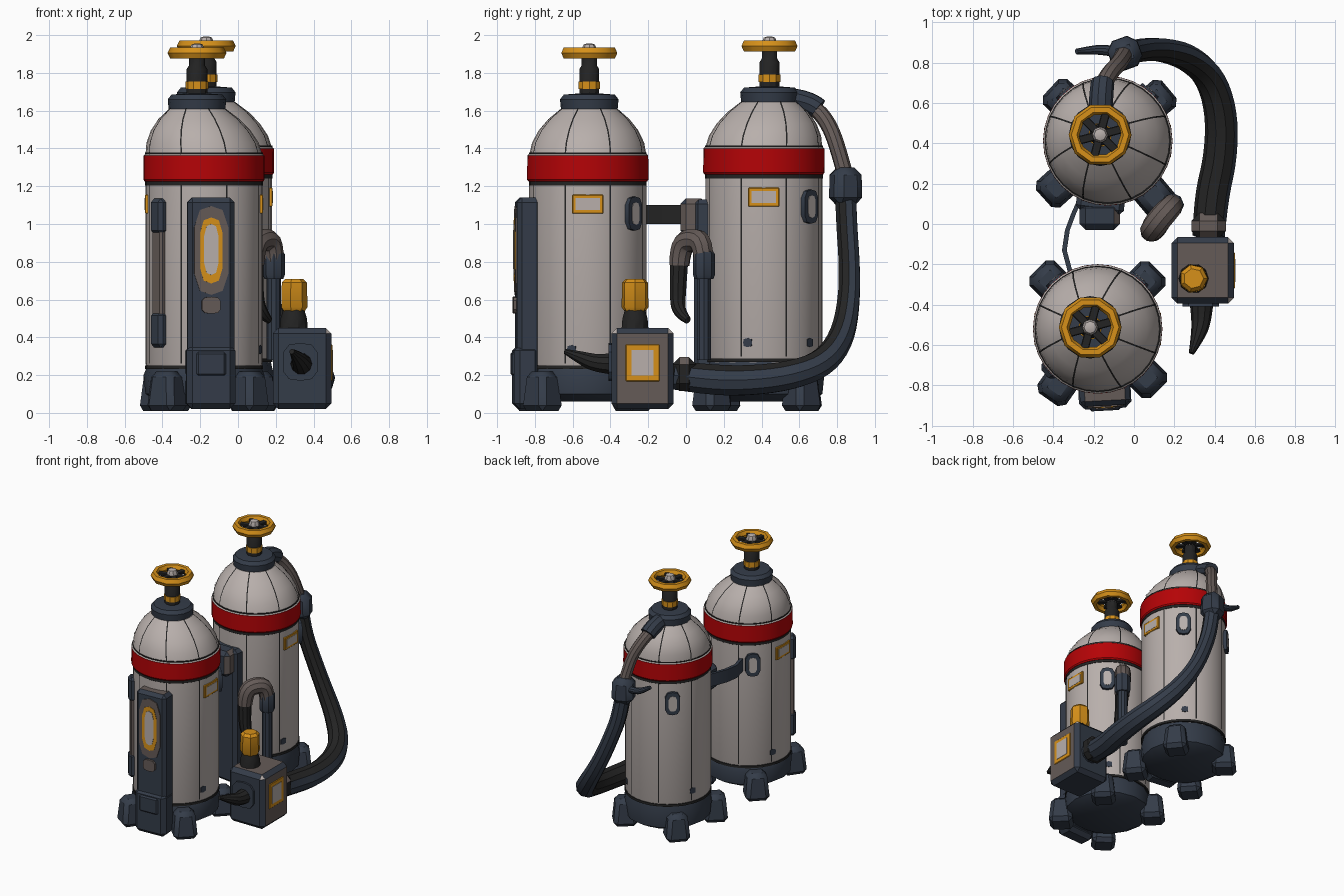
import bpy, bmesh
from math import cos, sin, pi, radians
from mathutils import Matrix, Vector

if "Cube" in bpy.data.objects:
    bpy.data.objects.remove(bpy.data.objects["Cube"], do_unlink=True)


def material(name, r, g, b):
    m = bpy.data.materials.new(name)
    m.use_nodes = True
    m.diffuse_color = (r, g, b, 1)
    node = m.node_tree.nodes["Principled BSDF"]
    node.inputs["Base Color"].default_value = (r, g, b, 1)
    node.inputs["Roughness"].default_value = 0.8
    return m


SHELL = material("warm_grey", 0.48, 0.43, 0.41)
RED = material("red", 0.46, 0.001, 0.002)
GOLD = material("gold", 0.67, 0.28, 0.01)
SLATE = material("slate_blue", 0.034, 0.045, 0.066)
DARK = material("charcoal", 0.017, 0.017, 0.017)
TAUPE = material("taupe", 0.13, 0.104, 0.096)


def finish(name, bm, mats, rule=None):
    """Turn a bmesh into an object; rule gives each face its colour."""
    bmesh.ops.recalc_face_normals(bm, faces=bm.faces[:])
    bm.normal_update()
    if rule:
        for f in bm.faces:
            f.material_index = rule(f)
    me = bpy.data.meshes.new(name)
    bm.to_mesh(me)
    bm.free()
    for m in mats:
        me.materials.append(m)
    ob = bpy.data.objects.new(name, me)
    bpy.context.collection.objects.link(ob)


def place(loc, angle=0):
    return Matrix.Translation(loc) @ Matrix.Rotation(radians(angle), 4, 'Z')


def box(name, loc, size, mats, bevel=0.02, angle=0, taper=1, rule=None):
    bm = bmesh.new()
    bmesh.ops.create_cube(bm, size=1)
    for v in bm.verts:
        k = taper if v.co.z > 0 else 1
        v.co = Vector((v.co.x * size[0] * k, v.co.y * size[1] * k, v.co.z * size[2]))
    if bevel:
        bmesh.ops.bevel(bm, geom=bm.edges[:], offset=bevel, segments=1, affect='EDGES')
    bm.transform(place(loc, angle))
    finish(name, bm, mats, rule)


def oval(name, loc, depth, wide, tall, mat, angle, sides=12):
    """Squarish oval plate whose axis points outward along the angle."""
    bm = bmesh.new()
    bmesh.ops.create_cone(bm, cap_ends=True, segments=sides, radius1=1, radius2=1, depth=depth)
    bm.transform(Matrix.Rotation(pi / 2, 4, 'Y'))
    for v in bm.verts:
        v.co.y = wide * max(-1, min(1, v.co.y / 0.75))
        v.co.z = tall * max(-1, min(1, v.co.z / 0.95))
    bm.transform(place(loc, angle))
    finish(name, bm, [mat])


def lean(p, tilt):
    """Shift the upper part of a tank sideways."""
    k = max(0, min(1, (p.z - 1.38) / 0.24))
    return p + tilt * k


def lathe(name, profile, loc, mat, tilt=Vector(), seg=32):
    bm = bmesh.new()
    rings = []
    for r, z in profile:
        rings.append([bm.verts.new(lean(Vector((r * cos(2 * pi * i / seg), r * sin(2 * pi * i / seg), z)), tilt))
                      for i in range(seg)])
    for a, b in zip(rings, rings[1:]):
        for i in range(seg):
            j = (i + 1) % seg
            bm.faces.new((a[i], a[j], b[j], b[i]))
    bm.faces.new(rings[0][::-1])
    bm.faces.new(rings[-1])
    bm.transform(place(loc))
    finish(name, bm, [mat])


def seams(name, profile, loc, tilt):
    """Eight thin dark strips that follow a profile."""
    bm = bmesh.new()
    for k in range(8):
        a = pi / 4 * (k + 0.5)
        last = None
        for r, z in profile:
            pair = [bm.verts.new(lean(Vector(((r + 0.003) * cos(a + d), (r + 0.003) * sin(a + d), z + 0.002)), tilt))
                    for d in (-0.004 / r, 0.004 / r)]
            if last:
                bm.faces.new((last[0], last[1], pair[1], pair[0]))
            last = pair
    bm.transform(place(loc))
    finish(name, bm, [DARK])


def tube(name, points, mats, rule=None):
    """Swept tube; every point is x, y, z, radius."""
    cu = bpy.data.curves.new(name, 'CURVE')
    cu.dimensions = '3D'
    cu.bevel_depth = 1
    cu.bevel_resolution = 3
    cu.use_fill_caps = True
    sp = cu.splines.new('NURBS')
    sp.points.add(len(points) - 1)
    for p, (x, y, z, r) in zip(sp.points, points):
        p.co = (x, y, z, 1)
        p.radius = r
    sp.order_u = 3
    sp.use_endpoint_u = True
    sp.resolution_u = 4
    ob = bpy.data.objects.new(name, cu)
    bpy.context.collection.objects.link(ob)
    me = bpy.data.meshes.new_from_object(ob.evaluated_get(bpy.context.evaluated_depsgraph_get()))
    bpy.data.objects.remove(ob, do_unlink=True)
    bm = bmesh.new()
    bm.from_mesh(me)
    bpy.data.meshes.remove(me)
    finish(name, bm, mats, rule)


def wheel(tag, loc):
    """Valve hand wheel with faceted rim, spokes and hub."""
    bm = bmesh.new()
    n, m = 10, 6
    ring = [[bm.verts.new(((0.129 + 0.027 * cos(t)) * cos(a), (0.129 + 0.027 * cos(t)) * sin(a), 0.033 * sin(t)))
             for t in (2 * pi * j / m for j in range(m))] for a in (2 * pi * i / n for i in range(n))]
    for i in range(n):
        for j in range(m):
            k, l = (i + 1) % n, (j + 1) % m
            bm.faces.new((ring[i][j], ring[k][j], ring[k][l], ring[i][l]))
    bm.transform(place(loc))
    finish(tag + "_wheel_rim", bm, [GOLD])
    for i in range(6):
        a = 60 * i + 15
        p = loc + Vector((cos(radians(a)), sin(radians(a)), 0)) * 0.075
        box(tag + "_wheel_spoke", p, (0.12, 0.042, 0.022), [DARK], 0.004, a)
    lathe(tag + "_wheel_hub", [(0.04, -0.05), (0.04, 0.02), (0.03, 0.045), (0.015, 0.05)], loc, SHELL, seg=8)


BODY = [(0.30, 0.23), (0.31, 0.26), (0.31, 1.215)]
DOME = [(0.31, 1.365), (0.297, 1.43), (0.264, 1.495), (0.215, 1.555), (0.15, 1.61)]


def tank(tag, x, y, lift, tilt, feet, label_angles):
    base = Vector((x, y, 0))
    up = Vector((x, y, lift))

    def at(angle, r, z):
        a = radians(angle)
        return Vector((x + r * cos(a), y + r * sin(a), z))

    # Shell, bands and seams
    lathe(tag + "_body", BODY, up, SHELL)
    lathe(tag + "_band_groove", [(0.306, 1.2), (0.312, 1.205), (0.312, 1.378)], up, DARK)
    lathe(tag + "_red_band", [(0.314, 1.225), (0.321, 1.235), (0.32, 1.362)], up, RED)
    lathe(tag + "_band_lip", [(0.32, 1.363), (0.312, 1.37)], up, SHELL)
    lathe(tag + "_dome", DOME, up, SHELL, tilt)
    seams(tag + "_body_seams", BODY[1:], up, tilt)
    seams(tag + "_dome_seams", DOME, up, tilt)
    # Base ring and feet
    lathe(tag + "_base", [(0.24, 0.06), (0.31, 0.10), (0.32, 0.2), (0.30, 0.25 + lift)], base, SLATE, seg=16)
    lathe(tag + "_base_groove", [(0.313, 0.232), (0.313, 0.25)], up, DARK)
    for a, r in feet:
        box(tag + "_foot", at(a, r, 0.115), (0.18, 0.18, 0.21), [SLATE], 0.03, a, 0.78)
    # Collar, valve neck and wheel
    top = up + tilt
    lathe(tag + "_collar", [(0.148, 1.585), (0.155, 1.66), (0.135, 1.685), (0.07, 1.69)], top, SLATE, seg=16)
    lathe(tag + "_neck", [(0.055, 1.68), (0.055, 1.82), (0.042, 1.84), (0.042, 1.89)], top, DARK, seg=10)
    lathe(tag + "_neck_ring", [(0.06, 1.715), (0.06, 1.755)], top, GOLD, seg=10)
    wheel(tag, top + Vector((0, 0, 1.905)))
    # Side labels, oval ports and rivets
    for a in label_angles:
        box(tag + "_label_frame", at(a, 0.298, 1.105 + lift), (0.03, 0.165, 0.1), [GOLD], 0.004, a)
        box(tag + "_label", at(a, 0.300, 1.105 + lift), (0.03, 0.128, 0.063), [SHELL], 0, a)
    for a in (50, 131):
        oval(tag + "_port_ring", at(a, 0.305, 1.055 + lift), 0.05, 0.054, 0.09, SLATE, a)
        oval(tag + "_port_window", at(a, 0.308, 1.055 + lift), 0.05, 0.03, 0.06, SHELL, a)
    for a in (-16, 52, 160):
        oval(tag + "_rivet", at(a, 0.303, 0.335 + lift), 0.02, 0.024, 0.024, SLATE, a, 8)


tank("front_tank", -0.18, -0.52, 0, Vector((-0.037, 0.008, 0)),
     ((45, 0.33), (135, 0.335), (235, 0.34), (315, 0.34)), (0, 180))
tank("rear_tank", -0.13, 0.412, 0.037, Vector((-0.038, 0.03, 0)),
     ((40, 0.31), (137, 0.3), (222, 0.34), (310, 0.36)), (0,))

# Front gauge strip
box("gauge_strip", (-0.415, -0.72, 0.74), (0.05, 0.08, 0.5), [TAUPE], 0.01, 220)
for z in (0.44, 1.04):
    box("gauge_strip_end", (-0.417, -0.722, z), (0.065, 0.095, 0.19), [SLATE], 0.02, 220)

# Front spine panel with window
box("front_panel", (-0.145, -0.835, 0.59), (0.25, 0.13, 1.1), [SLATE, TAUPE], 0.025, 3,
    rule=lambda f: int(f.normal.z > 0.9))
PLATES = (("window_rim", 0.86, 0.09, 0.235, TAUPE), ("window_frame", 0.86, 0.06, 0.175, GOLD),
          ("window", 0.865, 0.038, 0.135, SHELL), ("panel_button", 0.57, 0.05, 0.045, TAUPE))
for i, (name, z, wide, tall, mat) in enumerate(PLATES):
    oval(name, (-0.142, -0.895 - 0.003 * i, z), 0.024, wide, tall, mat, 273)
box("panel_foot", (-0.145, -0.845, 0.19), (0.26, 0.14, 0.34), [SLATE], 0.03, 3)
box("panel_latch", (-0.143, -0.91, 0.26), (0.16, 0.03, 0.13), [SLATE], 0.012, 3)

# Rear spine panel
box("rear_panel", (-0.165, 0.115, 0.6), (0.24, 0.12, 1.06), [SLATE], 0.025, -8)
box("rear_panel_head", (-0.17, 0.04, 1.035), (0.2, 0.14, 0.2), [SLATE, TAUPE], 0.03,
    rule=lambda f: int(f.normal.x > 0.6))

# Strap joining the tanks
bm = bmesh.new()
path = [(-0.26, 0.14), (-0.3, 0.05), (-0.33, -0.03), (-0.345, -0.13), (-0.31, -0.26)]
cols = [[bm.verts.new((px + d, py, z)) for d, z in ((-.012, 1.0), (.012, 1.0), (.012, 1.1), (-.012, 1.1))]
        for px, py in path]
for p, q in zip(cols, cols[1:]):
    for i in range(4):
        bm.faces.new((p[i], p[i - 1], q[i - 1], q[i]))
bm.faces.new(cols[0])
bm.faces.new(cols[-1])
finish("strap", bm, [SLATE, DARK], lambda f: int(f.normal.x > 0.3))


def pump_colour(f):
    """Taupe top and side, worn light corners, slate elsewhere."""
    n = f.normal
    if min(n.x, abs(n.y), n.z) > 0.5:
        return 2
    return int(max(n.x, n.z) > 0.9)


# Pump box with side gauge, cap and nozzle
box("pump_box", (0.34, -0.23, 0.235), (0.31, 0.33, 0.43), [SLATE, TAUPE, SHELL], 0.03, rule=pump_colour)
box("pump_gauge_frame", (0.49, -0.23, 0.265), (0.02, 0.18, 0.195), [GOLD], 0.004)
box("pump_gauge", (0.493, -0.23, 0.265), (0.02, 0.115, 0.135), [SHELL], 0)
lathe("pump_neck", [(0.075, 0.44), (0.07, 0.5), (0.055, 0.55)], (0.295, -0.27, 0), DARK, seg=10)
lathe("pump_cap", [(0.055, 0.535), (0.073, 0.56), (0.07, 0.69), (0.05, 0.71)], (0.295, -0.27, 0), GOLD, seg=7)
oval("nozzle_plate", (0.33, -0.395, 0.27), 0.03, 0.09, 0.1, SLATE, 270)
tube("nozzle", [(0.335, -0.38, 0.26, 0.06), (0.335, -0.47, 0.26, 0.05), (0.32, -0.55, 0.29, 0.038),
                (0.285, -0.64, 0.325, 0.014)], [DARK])

# Main hose, dark on the inside of its bend
HUB = Vector((0.05, 0.35, 0.75))
tube("hose", [(0.37, -0.06, 0.2, 0.08), (0.38, 0.12, 0.175, 0.085), (0.43, 0.33, 0.17, 0.083),
              (0.435, 0.55, 0.195, 0.08), (0.38, 0.73, 0.26, 0.075), (0.265, 0.83, 0.4, 0.068),
              (0.14, 0.865, 0.6, 0.06), (0.05, 0.865, 0.8, 0.058), (-0.02, 0.85, 1.0, 0.058),
              (-0.04, 0.845, 1.16, 0.058)], [SLATE, DARK],
     lambda f: int(f.normal.dot((HUB - f.calc_center_median()).normalized()) > 0.05))
box("hose_joint", (0.37, -0.01, 0.205), (0.17, 0.13, 0.18), [DARK, TAUPE], 0.04,
    rule=lambda f: int(f.normal.z > 0.6))
box("hose_coupling", (-0.045, 0.845, 1.2), (0.16, 0.16, 0.2), [SLATE], 0.04, 20, 0.95)
tube("coupling_spout", [(-0.05, 0.85, 1.22, 0.03), (-0.16, 0.865, 1.22, 0.025), (-0.22, 0.86, 1.24, 0.022),
                        (-0.285, 0.855, 1.28, 0.014)], [SLATE])
tube("feed_pipe", [(-0.05, 0.84, 1.27, 0.043), (-0.07, 0.80, 1.42, 0.043), (-0.12, 0.75, 1.54, 0.043),
                   (-0.16, 0.68, 1.62, 0.043), (-0.165, 0.58, 1.66, 0.043)], [TAUPE])
tube("feed_pipe_cuff", [(-0.155, 0.70, 1.61, 0.058), (-0.163, 0.65, 1.65, 0.06), (-0.165, 0.56, 1.66, 0.06)], [SLATE])

# Hooked spout between the tanks
tube("spout_pipe", [(0.19, 0.095, 0.28, 0.038), (0.19, 0.095, 0.75, 0.038)], [SLATE])
lathe("spout_cuff", [(0.05, 0.71), (0.058, 0.73), (0.058, 0.84), (0.045, 0.86)], (0.19, 0.095, 0), SLATE, seg=8)
tube("spout_bend", [(0.19, 0.095, 0.75, 0.05), (0.19, 0.095, 0.9, 0.058), (0.135, 0.035, 0.92, 0.062),
                    (0.085, -0.03, 0.89, 0.06), (0.085, -0.035, 0.78, 0.054)], [TAUPE])
tube("spout_tip", [(0.085, -0.035, 0.82, 0.05), (0.085, -0.045, 0.63, 0.046), (0.12, -0.04, 0.53, 0.036),
                   (0.165, 0.01, 0.49, 0.02)], [DARK])

# Smooth round parts, keep the hard edges
for ob in bpy.context.scene.objects:
    ob.select_set(ob.type == 'MESH')
    if ob.type == 'MESH':
        bpy.context.view_layer.objects.active = ob
bpy.ops.object.shade_smooth_by_angle(angle=radians(35))
